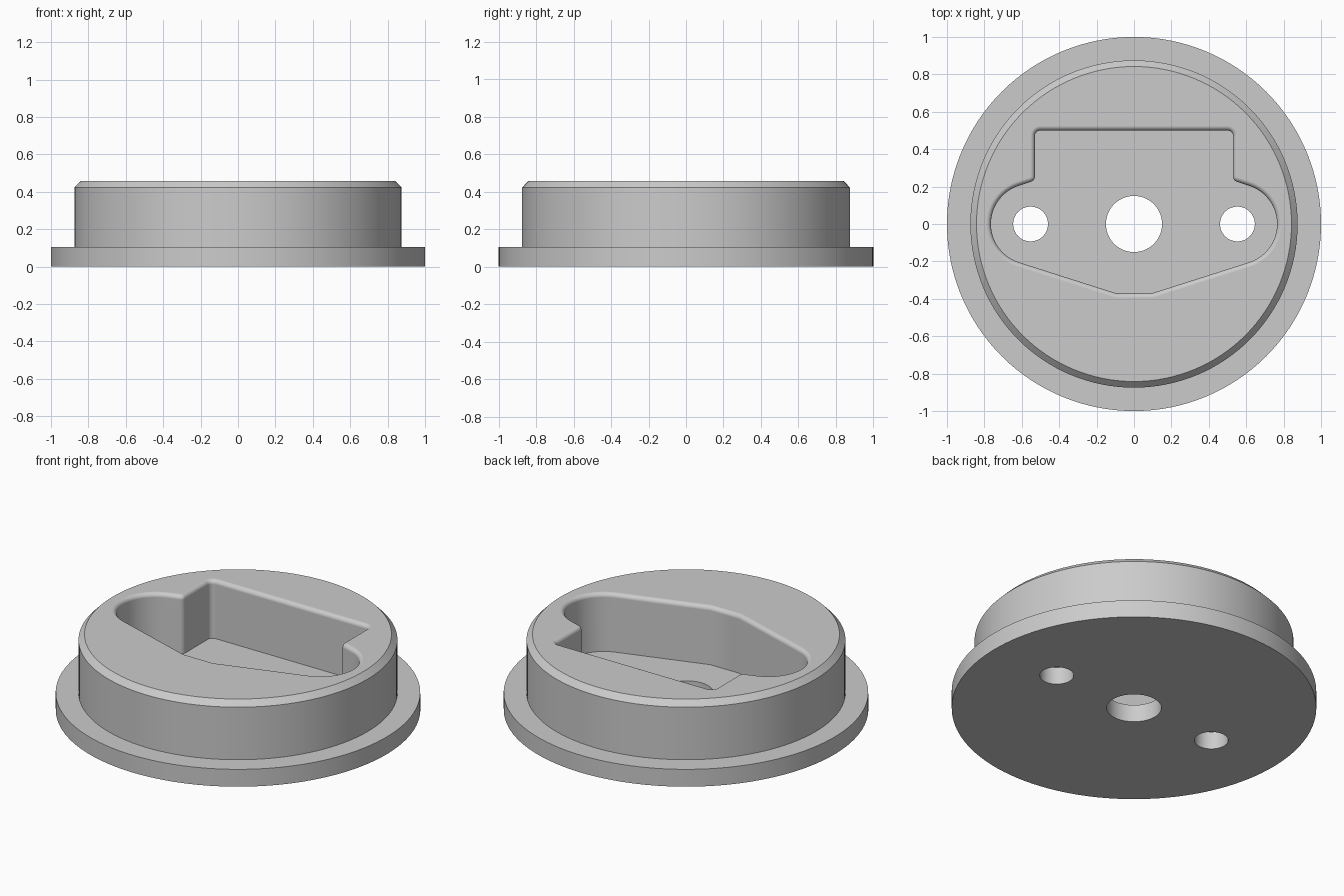
import bpy, bmesh
from math import sin, cos, pi, radians
from mathutils import Vector

if "Cube" in bpy.data.objects:
    bpy.data.objects.remove(bpy.data.objects["Cube"], do_unlink=True)

TOP, FLOOR, FILLET = 0.457, 0.105, 0.025

grey = bpy.data.materials.new("plain grey")
grey.use_nodes = True
colour = (0.6, 0.6, 0.6, 1)
grey.diffuse_color = colour
grey.node_tree.nodes["Principled BSDF"].inputs["Base Color"].default_value = colour


def loft(name, loops):
    """Solid skinned through stacked loops of equal length, capped at both ends."""
    bm = bmesh.new()
    rings = [[bm.verts.new(p) for p in loop] for loop in loops]
    n = len(rings[0])
    for a, b in zip(rings, rings[1:]):
        for i in range(n):
            j = (i + 1) % n
            bm.faces.new((a[i], a[j], b[j], b[i]))
    bm.faces.new(rings[0][::-1])
    bm.faces.new(rings[-1])
    bmesh.ops.recalc_face_normals(bm, faces=bm.faces)
    mesh = bpy.data.meshes.new(name)
    bm.to_mesh(mesh)
    bm.free()
    mesh.materials.append(grey)
    obj = bpy.data.objects.new(name, mesh)
    bpy.context.collection.objects.link(obj)
    return obj


def turned(name, profile, x=0, n=128):
    return loft(name, [[(x + r * cos(2 * pi * i / n), r * sin(2 * pi * i / n), z)
                        for i in range(n)] for r, z in profile])


def rounded(prev, corner, following, r, steps=6):
    """Arc of radius r that replaces a sharp corner."""
    c = Vector(corner)
    u, v = (Vector(prev) - c).normalized(), (Vector(following) - c).normalized()
    half = u.angle(v) / 2
    centre = c + (u + v).normalized() * r / sin(half)
    reach = r * cos(half) / sin(half)
    start = (c + u * reach - centre).normalized()
    end = (c + v * reach - centre).normalized()
    return [centre + start.slerp(end, k / steps) * r for k in range(steps + 1)]


def offset(points, d):
    """Move a clockwise outline outward by d."""
    result = []
    for i, p in enumerate(points):
        e1 = (p - points[i - 1]).normalized()
        e2 = (points[(i + 1) % len(points)] - p).normalized()
        n1, n2 = Vector((-e1.y, e1.x)), Vector((-e2.y, e2.x))
        result.append(p + (n1 + n2) * d / (1 + n1.dot(n2)))
    return result


# Pocket outline: right half, clockwise from the back, then mirrored
lobe = [Vector((0.55 + 0.215 * cos(radians(a)), 0.215 * sin(radians(a))))
        for a in [72.5 - 145 * k / 28 for k in range(29)]]
shoulder, notch = (0.53, 0.5), (0.53, 0.232)
half = (rounded((0, 0.5), shoulder, notch, 0.03)
        + rounded(shoulder, notch, lobe[0], 0.03)
        + lobe + [Vector((0.097, -0.37))])
outline = half + [Vector((-p.x, p.y)) for p in reversed(half)]

# Pocket cutter flares at the top to leave a rounded rim
levels = [(FLOOR, 0)]
for k in range(9):
    a = k / 8 * pi / 2
    levels.append((TOP - FILLET + FILLET * sin(a), FILLET * (1 - cos(a))))
levels.append((TOP + 0.1, FILLET))
pocket = loft("pocket_cutter",
              [[(p.x, p.y, z) for p in offset(outline, d)] for z, d in levels])

# Through holes
cutters = [pocket]
for name, x, r in (("centre_hole", 0, 0.15), ("left_hole", 0.553, 0.093),
                   ("right_hole", -0.553, 0.093)):
    cutters.append(turned(name + "_cutter", [(r, -0.1), (r, 0.2)], x, 64))

# Flanged round body with a chamfered top edge
body = turned("flanged_cap", [(1, 0), (1, 0.105), (0.875, 0.105),
                              (0.875, 0.423), (0.842, TOP)])
for cutter in cutters:
    cutter.hide_render = True
    mod = body.modifiers.new(cutter.name, "BOOLEAN")
    mod.operation, mod.solver, mod.object = "DIFFERENCE", "EXACT", cutter

# Bake the cuts and drop the cutters
bpy.context.view_layer.update()
graph = bpy.context.evaluated_depsgraph_get()
body_mesh = bpy.data.meshes.new_from_object(body.evaluated_get(graph))
body.modifiers.clear()
body.data = body_mesh
for cutter in cutters:
    bpy.data.objects.remove(cutter, do_unlink=True)

# Smooth curved walls, crisp edges, clean flats
bpy.ops.object.select_all(action="DESELECT")
body.select_set(True)
bpy.context.view_layer.objects.active = body
bpy.ops.object.shade_smooth_by_angle(angle=radians(30))
weighted = body.modifiers.new("clean_flats", "WEIGHTED_NORMAL")
weighted.keep_sharp = True
